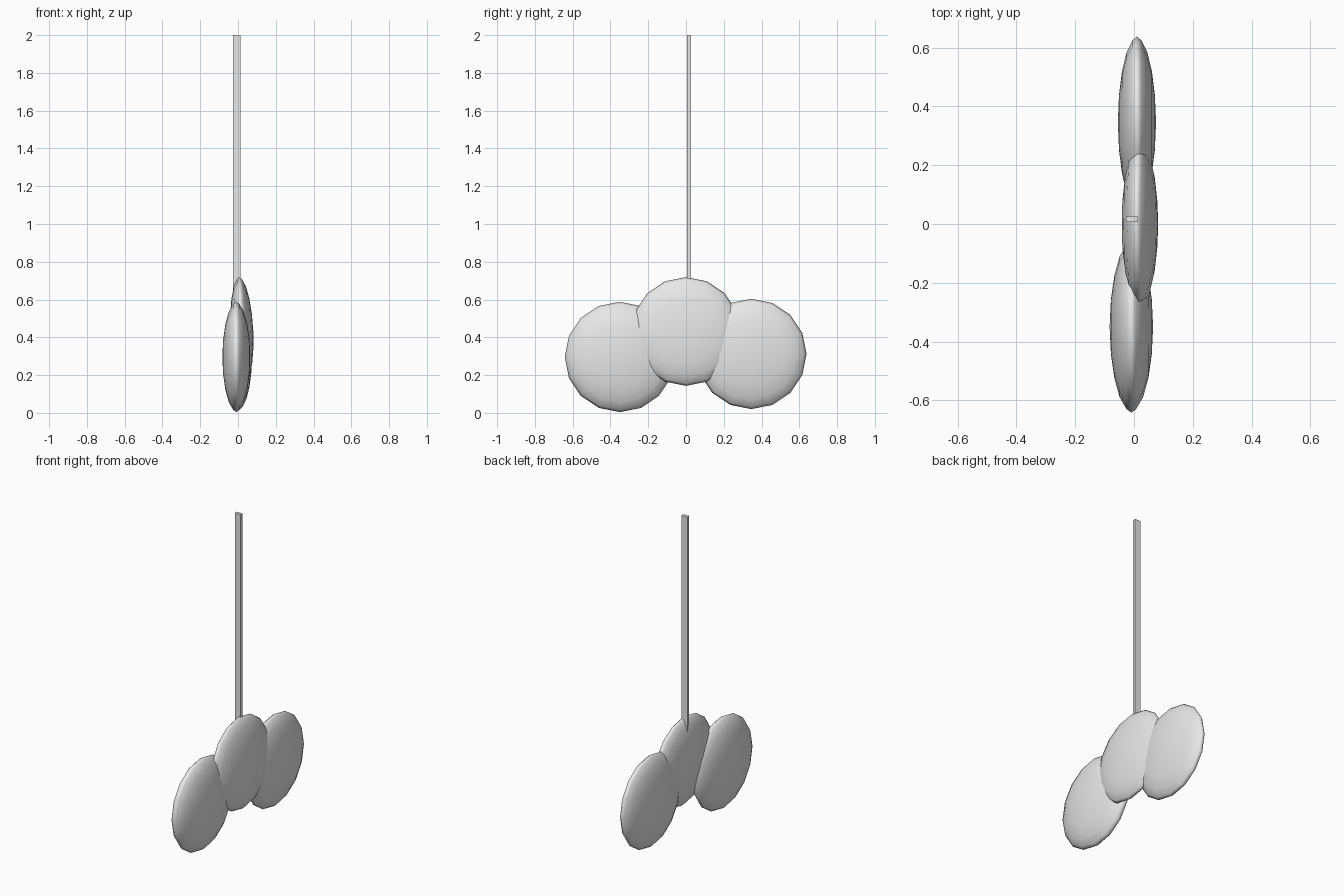
import bpy
import bmesh
import math
from mathutils import Matrix

if "Cube" in bpy.data.objects:
    bpy.data.objects.remove(bpy.data.objects["Cube"])

grey = bpy.data.materials.new("plain_grey")
grey.diffuse_color = (0.8, 0.8, 0.8, 1)
grey.use_nodes = True
grey.node_tree.nodes["Principled BSDF"].inputs["Base Color"].default_value = grey.diffuse_color

SIDES = 16
# dome profile: (fraction of radius, fraction of half thickness), rim to near pole
DOME = [(1.0, 0.0), (0.96, 0.22), (0.82, 0.54), (0.6, 0.78), (0.32, 0.94)]


def finish(name, bm):
    bmesh.ops.recalc_face_normals(bm, faces=bm.faces)
    mesh = bpy.data.meshes.new(name)
    bm.to_mesh(mesh)
    bm.free()
    mesh.materials.append(grey)
    obj = bpy.data.objects.new(name, mesh)
    bpy.context.collection.objects.link(obj)
    return obj


def pad(name, centre, radius, half, tilt=0.0):
    """Lens-shaped disc whose axis runs along x."""
    bm = bmesh.new()
    profile = [(r, -h) for r, h in reversed(DOME[1:])] + DOME
    rings = []
    for r, h in profile:
        ring = []
        for i in range(SIDES):
            a = 2 * math.pi * i / SIDES
            ring.append(bm.verts.new((h * half, radius * r * math.cos(a),
                                      radius * r * math.sin(a))))
        rings.append(ring)
    poles = [bm.verts.new((-half, 0, 0)), bm.verts.new((half, 0, 0))]
    for i in range(SIDES):
        j = (i + 1) % SIDES
        for a, b in zip(rings, rings[1:]):
            bm.faces.new((a[i], a[j], b[j], b[i]))
        bm.faces.new((poles[0], rings[0][j], rings[0][i]))
        bm.faces.new((poles[1], rings[-1][i], rings[-1][j]))
    bm.transform(Matrix.Translation(centre) @ Matrix.Rotation(math.radians(tilt), 4, 'Y'))
    for f in bm.faces:
        f.smooth = True
    return finish(name, bm)


# three overlapping pads
pad("front_pad", (-0.009, -0.350, 0.296), 0.292, 0.074)
pad("middle_pad", (0.020, 0.0, 0.431), 0.288, 0.061, -2.5)
pad("back_pad", (0.010, 0.346, 0.312), 0.292, 0.065)

# thin square-edged stem rising from the middle pad
bm = bmesh.new()
bmesh.ops.create_cube(bm, size=1)
bm.transform(Matrix.Translation((-0.007, 0.016, 1.3)) @ Matrix.Diagonal((0.04, 0.02, 1.4, 1)))
finish("stem", bm)
